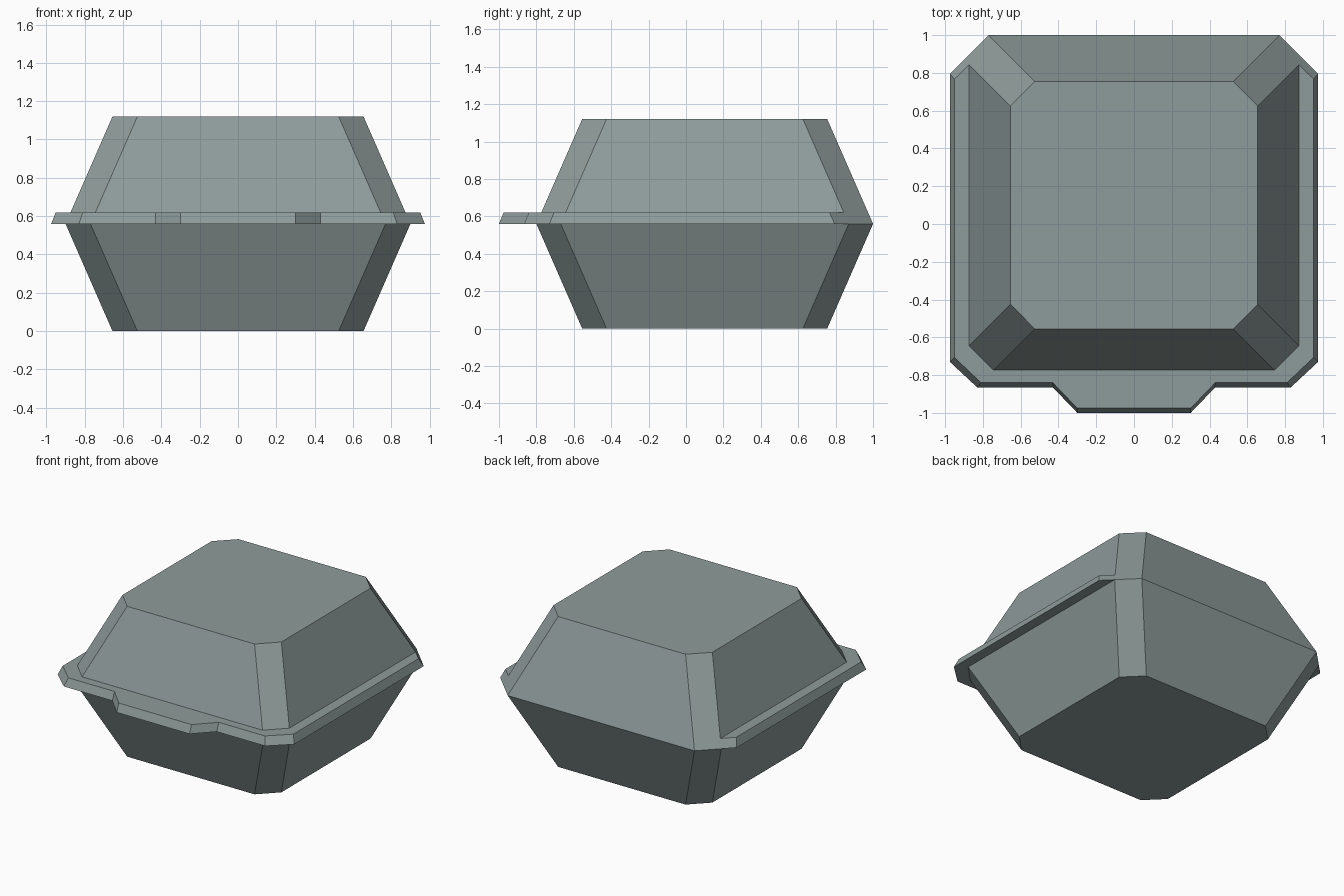
import bpy, bmesh

if "Cube" in bpy.data.objects:
    bpy.data.objects.remove(bpy.data.objects["Cube"])

mat = bpy.data.materials.new("grey_green")
mat.diffuse_color = (0.27, 0.33, 0.325, 1.0)
mat.use_nodes = True
mat.node_tree.nodes["Principled BSDF"].inputs["Base Color"].default_value = mat.diffuse_color


def mirrored(half):
    """Right-half path -> full loop, right side then back along the left."""
    return half + flipped(half)[::-1]


def flipped(pts):
    return [(-x, y, z) for x, y, z in pts]


def build(name, faces):
    bm = bmesh.new()
    for pts in faces:
        bm.faces.new([bm.verts.new(p) for p in pts])
    bmesh.ops.remove_doubles(bm, verts=bm.verts, dist=0.0005)
    bmesh.ops.recalc_face_normals(bm, faces=bm.faces)
    me = bpy.data.meshes.new(name)
    bm.to_mesh(me)
    bm.free()
    me.materials.append(mat)
    ob = bpy.data.objects.new(name, me)
    bpy.context.collection.objects.link(ob)


def octagon(grow, z, cy=0.10, half=0.655, cut=0.13):
    """Right half of a corner-cut square, front to back."""
    h = half + grow
    return [(h - cut, cy - h, z), (h, cy - h + cut, z),
            (h, cy + h - cut, z), (h - cut, cy + h, z)]


def walls(a, b, closed=True):
    n = len(a)
    return [[a[i], a[(i + 1) % n], b[(i + 1) % n], b[i]]
            for i in range(n if closed else n - 1)]


Z0, Z1, Z2, Z3 = 0.0, 0.56, 0.62, 1.12
base, seam = octagon(0, Z0), octagon(0.245, Z1)
lid_foot, lid_top = octagon(0.2188, Z2), octagon(0, Z3)

# Bowl: closed bottom, flared walls
build("box_bowl", [mirrored(base)] + walls(mirrored(base), mirrored(seam)))

# Lid: rests on the rim at front and sides, hinges on the bowl at the back
lid_edge = lid_foot[:3] + [seam[3]]
build("box_lid", [mirrored(lid_top)] + walls(mirrored(lid_edge), mirrored(lid_top)))

# Rim with front tab, stopping at the back corners
low = [(0.30, -1.0, Z1), (0.43, -0.865, Z1), (0.83, -0.865, Z1),
       (0.975, -0.73, Z1), (0.975, 0.795, Z1)]
high = [(0.30, -0.975, Z2), (0.43, -0.84, Z2), (0.81, -0.84, Z2),
        (0.951, -0.706, Z2), (0.951, 0.767, Z2)]


def open_path(half):
    """Path from the left back corner round the front to the right."""
    return flipped(half)[::-1] + half


def collar(outer, inner):
    """Flat C-shaped face, open at the back."""
    return open_path(outer) + open_path(inner)[::-1]


end = [lid_foot[2], high[-1], low[-1], seam[2], seam[3]]
build("closing_rim",
      [collar(high, lid_foot[:3]), collar(low, seam[:3]), end, flipped(end)]
      + walls(open_path(low), open_path(high), closed=False))
